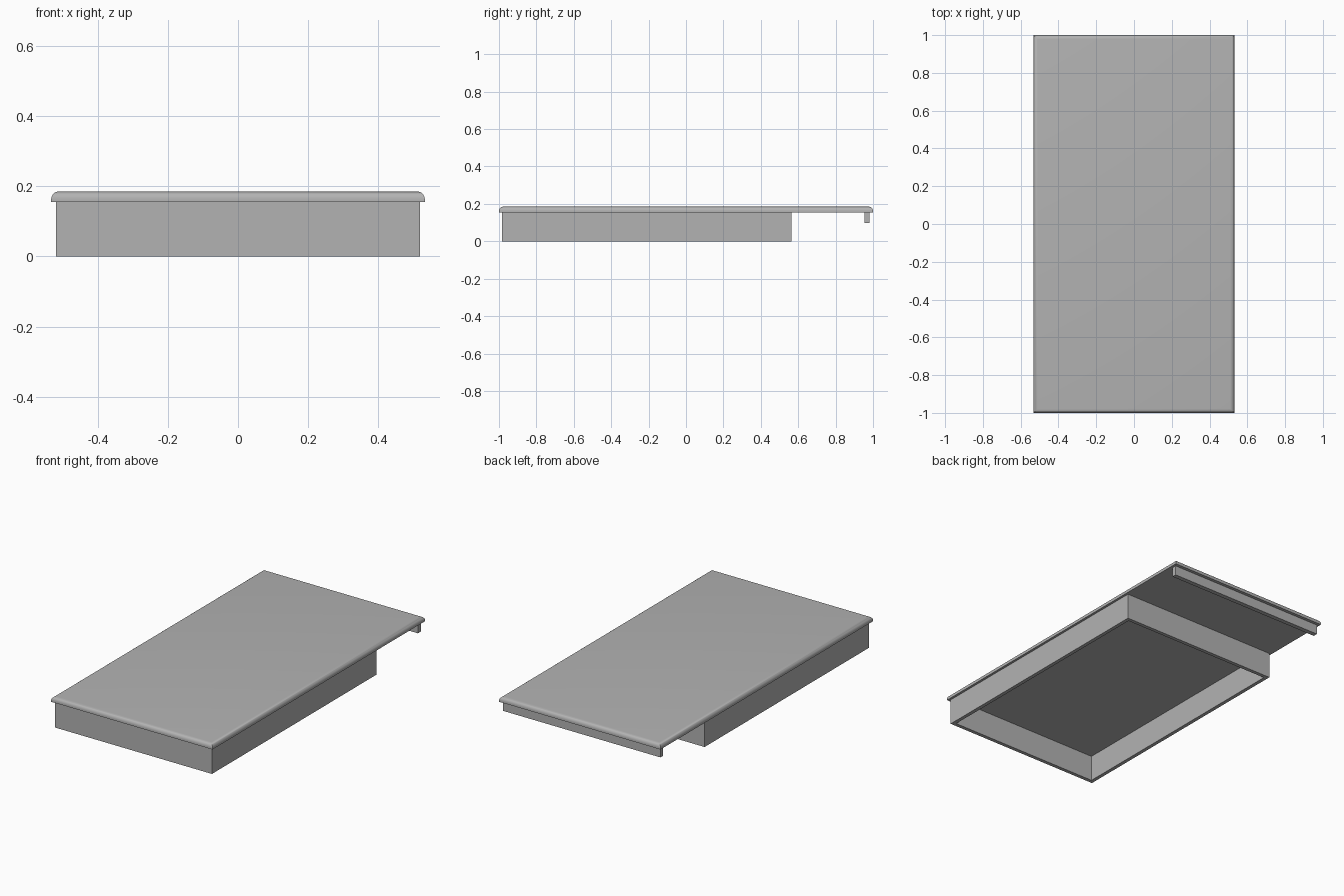
import bpy, bmesh

cube = bpy.data.objects.get("Cube")
if cube:
    bpy.data.objects.remove(cube, do_unlink=True)

grey = bpy.data.materials.new("plain grey")
grey.use_nodes = True
colour = (0.45, 0.45, 0.45, 1)
grey.diffuse_color = colour
grey.node_tree.nodes["Principled BSDF"].inputs["Base Color"].default_value = colour

TOP, UNDER = 0.185, 0.155      # slab heights
HALF = 0.518                   # half width below the slab
FRONT, BACK = -0.985, 0.565    # ends of the open frame
WALL = 0.022


def finish(name, bm):
    bmesh.ops.recalc_face_normals(bm, faces=bm.faces)
    mesh = bpy.data.meshes.new(name)
    bm.to_mesh(mesh)
    bm.free()
    mesh.materials.append(grey)
    obj = bpy.data.objects.new(name, mesh)
    bpy.context.collection.objects.link(obj)
    return obj


def box(low, high):
    bm = bmesh.new()
    bmesh.ops.create_cube(bm, size=1)
    for v in bm.verts:
        v.co = [(a + b) / 2 + c * (b - a) for a, b, c in zip(low, high, v.co)]
    return bm


# Top slab with rounded upper edges and sharp upright corners
bm = box((-0.532, -1, UNDER), (0.532, 1, TOP))
rim = [e for e in bm.edges if all(v.co.z > TOP - 0.001 for v in e.verts)]
bmesh.ops.bevel(bm, geom=rim, offset=0.022, segments=6, profile=0.5,
                affect='EDGES', clamp_overlap=True)
slab = finish("top_slab", bm)
bpy.ops.object.select_all(action='DESELECT')
slab.select_set(True)
bpy.context.view_layer.objects.active = slab
bpy.ops.object.shade_smooth_by_angle(angle=0.6)

# Open frame: four walls, hollow right up to the slab
bm = bmesh.new()
rings = []
for z in (0, UNDER):
    for inset in (0, WALL):
        x, y0, y1 = HALF - inset, FRONT + inset, BACK - inset
        rings.append([bm.verts.new(p) for p in
                      ((-x, y0, z), (x, y0, z), (x, y1, z), (-x, y1, z))])
outer_low, inner_low, outer_high, inner_high = rings
for a, b in ((outer_low, outer_high), (inner_low, inner_high),
             (outer_low, inner_low), (outer_high, inner_high)):
    for i in range(4):
        j = (i + 1) % 4
        bm.faces.new((a[i], a[j], b[j], b[i]))
finish("frame_walls", bm)

# Hanging lip under the rear overhang
finish("rear_lip", box((-HALF, 0.954, 0.097), (HALF, 0.981, UNDER)))
